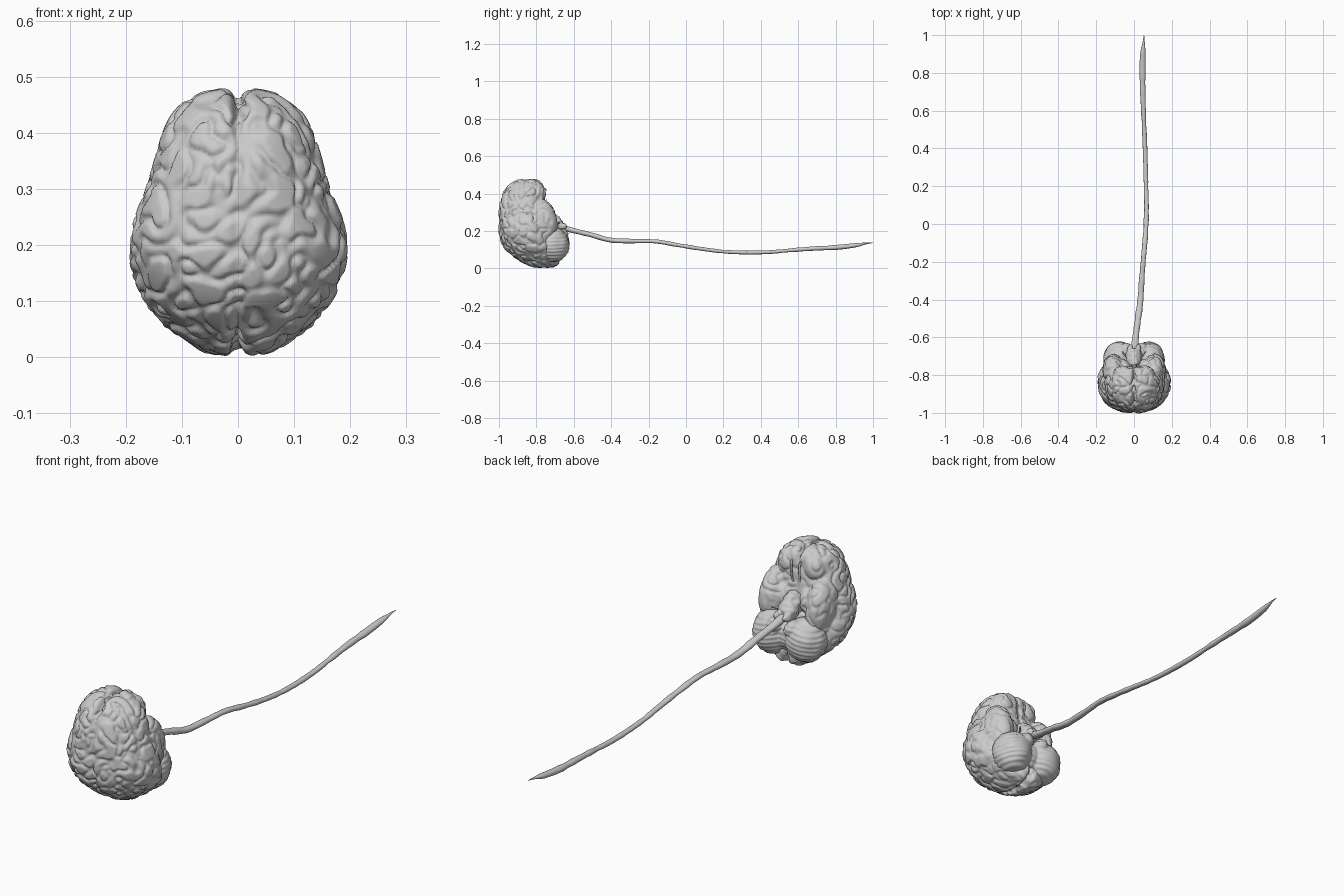
import bpy, bmesh, math
from mathutils import Vector, Matrix, noise

if "Cube" in bpy.data.objects:
    bpy.data.objects.remove(bpy.data.objects["Cube"])


def spline(keys, t):
    """Catmull-Rom value along a list of key tuples, t in 0..1."""
    f = t * (len(keys) - 1)
    i = min(int(f), len(keys) - 2)
    u = f - i
    p = [Vector(keys[max(0, min(len(keys) - 1, i + k))]) for k in (-1, 0, 1, 2)]
    return 0.5 * (2 * p[1] + (p[2] - p[0]) * u
                  + (2 * p[0] - 5 * p[1] + 4 * p[2] - p[3]) * u * u
                  + (3 * p[1] - p[0] - 3 * p[2] + p[3]) * u ** 3)


def loft(bm, rings):
    rows = [[bm.verts.new(p) for p in r] for r in rings]
    n = len(rows[0])
    for a, b in zip(rows, rows[1:]):
        for i in range(n):
            bm.faces.new((a[i], a[(i + 1) % n], b[(i + 1) % n], b[i]))
    bm.faces.new(rows[0][::-1])
    bm.faces.new(rows[-1])


def ball(bm, centre, radii, tilt=0.0):
    m = (Matrix.Translation(centre) @ Matrix.Rotation(tilt, 4, 'X')
         @ Matrix.Diagonal((*radii, 1)))
    bmesh.ops.create_icosphere(bm, subdivisions=4, radius=1, matrix=m)


def pair(bm, centre, radii, tilt=0.0):
    for s in (-1, 1):
        ball(bm, (s * centre[0], centre[1], centre[2]), radii, tilt)


def tube(bm, keys, steps, sides=16, flat=1.0, wobble=0.0):
    """Tube running mostly along y; keys are (x, y, z, radius)."""
    rings = []
    for k in range(steps + 1):
        x, y, z, r = spline(keys, k / steps)
        r *= 1 + wobble * noise.noise(Vector((0, y * 18, 3)))
        rings.append([(x + r * math.cos(a), y, z + flat * r * math.sin(a))
                      for a in (2 * math.pi * i / sides for i in range(sides))])
    loft(bm, rings)


def finish(name, bm, voxel=None, bump=None):
    bmesh.ops.recalc_face_normals(bm, faces=bm.faces)
    mesh = bpy.data.meshes.new(name)
    bm.to_mesh(mesh)
    bm.free()
    ob = bpy.data.objects.new(name, mesh)
    bpy.context.collection.objects.link(ob)
    if voxel:
        rm = ob.modifiers.new("fuse", 'REMESH')
        rm.mode, rm.voxel_size = 'VOXEL', voxel
        sm = ob.modifiers.new("soften", 'SMOOTH')
        sm.factor, sm.iterations = 0.5, 3
        fused = bpy.data.meshes.new_from_object(
            ob.evaluated_get(bpy.context.evaluated_depsgraph_get()))
        ob.modifiers.clear()
        ob.data = fused
    if bump:
        moves = [v.normal * bump(v.co) for v in ob.data.vertices]
        for v, d in zip(ob.data.vertices, moves):
            v.co += d
    for p in ob.data.polygons:
        p.use_smooth = True
    return ob


def gyri(p):
    """Shallow winding furrows, fainter on the underside."""
    q = p + 0.012 * noise.noise_vector(p * 14)
    n = abs(noise.noise(q * 24))
    soft = 1.0 if p.y < -0.8 else 0.6
    return soft * (0.009 * min(1, n * 3.5) - 0.006) + 0.004 * noise.noise(p * 11)


def folia(p):
    return 0.0015 * math.sin(p.z * 330 + 60 * abs(p.x)) + 0.005 * noise.noise(p * 20)


# Cerebrum: sections (z, half width, top y, underside y) from occiput to forehead
sections = [(0.002, 0.012, -0.775, -0.735), (0.008, 0.055, -0.815, -0.70),
            (0.025, 0.085, -0.86, -0.68), (0.06, 0.128, -0.92, -0.675),
            (0.10, 0.165, -0.965, -0.68), (0.15, 0.187, -0.99, -0.705),
            (0.20, 0.193, -1.0, -0.725), (0.25, 0.182, -1.0, -0.74),
            (0.30, 0.161, -1.0, -0.745), (0.35, 0.146, -0.995, -0.75),
            (0.40, 0.131, -0.983, -0.757), (0.435, 0.112, -0.96, -0.76),
            (0.462, 0.082, -0.925, -0.775), (0.474, 0.045, -0.89, -0.80),
            (0.477, 0.012, -0.86, -0.84)]
bm = bmesh.new()
rings = []
core = Vector((0, -0.82, 0.24))
for k in range(91):
    z, w, y0, y1 = spline(sections, k / 90)
    ym = y0 + (y1 - y0) * 0.6
    ring = []
    for i in range(180):
        a = 2 * math.pi * i / 180
        c, s = math.cos(a), math.sin(a)
        x = w * math.copysign(abs(c) ** 0.92, c)
        y = ym + (y1 - ym if s > 0 else ym - y0) * math.copysign(abs(s) ** 0.92, s)
        p = Vector((x, y, z))
        # Midline fissure, deepest at both poles
        depth = 0.05 + 0.07 * min(1, abs(z - 0.24) / 0.22) ** 3
        p = core + (p - core) * (1 - depth * math.exp(-(x / 0.011) ** 2))
        ring.append((x, p.y, p.z))
    rings.append(ring)
loft(bm, rings)
pair(bm, (0.108, -0.778, 0.25), (0.06, 0.088, 0.122), 0.12)    # temporal lobes
pair(bm, (0.055, -0.775, 0.27), (0.035, 0.06, 0.06))           # inner temporal hooks
pair(bm, (0.06, -0.79, 0.40), (0.05, 0.04, 0.055))             # orbital lobes
finish("cerebrum", bm, 0.005, gyri)

# Cerebellum: two lobes and the vermis between them
bm = bmesh.new()
pair(bm, (0.078, -0.712, 0.127), (0.083, 0.09, 0.092), 0.15)
ball(bm, (0, -0.715, 0.13), (0.04, 0.065, 0.07))
pair(bm, (0.04, -0.665, 0.18), (0.03, 0.035, 0.035))
finish("cerebellum", bm, 0.005, folia)

# Brain stem: midbrain, pons and medulla
bm = bmesh.new()
ball(bm, (0, -0.735, 0.26), (0.04, 0.05, 0.045))
ball(bm, (0, -0.70, 0.24), (0.042, 0.045, 0.04))
pair(bm, (0.022, -0.665, 0.225), (0.016, 0.03, 0.02))
finish("brain_stem", bm, 0.004, lambda p: 0.008 * noise.noise(p * 40))

# Cranial nerves and olfactory tracts on the underside
bm = bmesh.new()
for s in (-1, 1):
    tube(bm, [(s * 0.01, -0.76, 0.31, 0.007), (s * 0.018, -0.748, 0.36, 0.005),
              (s * 0.02, -0.745, 0.41, 0.006), (s * 0.02, -0.755, 0.43, 0.003)], 14, 8)
    tube(bm, [(s * 0.03, -0.71, 0.235, 0.008), (s * 0.05, -0.69, 0.24, 0.006),
              (s * 0.062, -0.675, 0.245, 0.004)], 8, 8)
finish("cranial_nerves", bm)

# Spinal cord: long, slightly flattened, ending in a thin tip
bm = bmesh.new()
cord = [(0.0, -0.72, 0.235, 0.022), (0.006, -0.62, 0.207, 0.018),
        (0.02, -0.51, 0.180, 0.016), (0.034, -0.40, 0.151, 0.016),
        (0.042, -0.28, 0.146, 0.014), (0.052, -0.16, 0.144, 0.013),
        (0.062, -0.04, 0.124, 0.013), (0.066, 0.08, 0.105, 0.012),
        (0.064, 0.20, 0.090, 0.012), (0.061, 0.32, 0.085, 0.012),
        (0.057, 0.44, 0.087, 0.012), (0.052, 0.56, 0.097, 0.012),
        (0.047, 0.68, 0.106, 0.014), (0.045, 0.80, 0.112, 0.016),
        (0.047, 0.90, 0.123, 0.014), (0.051, 0.96, 0.133, 0.006),
        (0.053, 1.0, 0.137, 0.001)]
tube(bm, cord, 160, 16, 0.82, 0.22)
finish("spinal_cord", bm)
